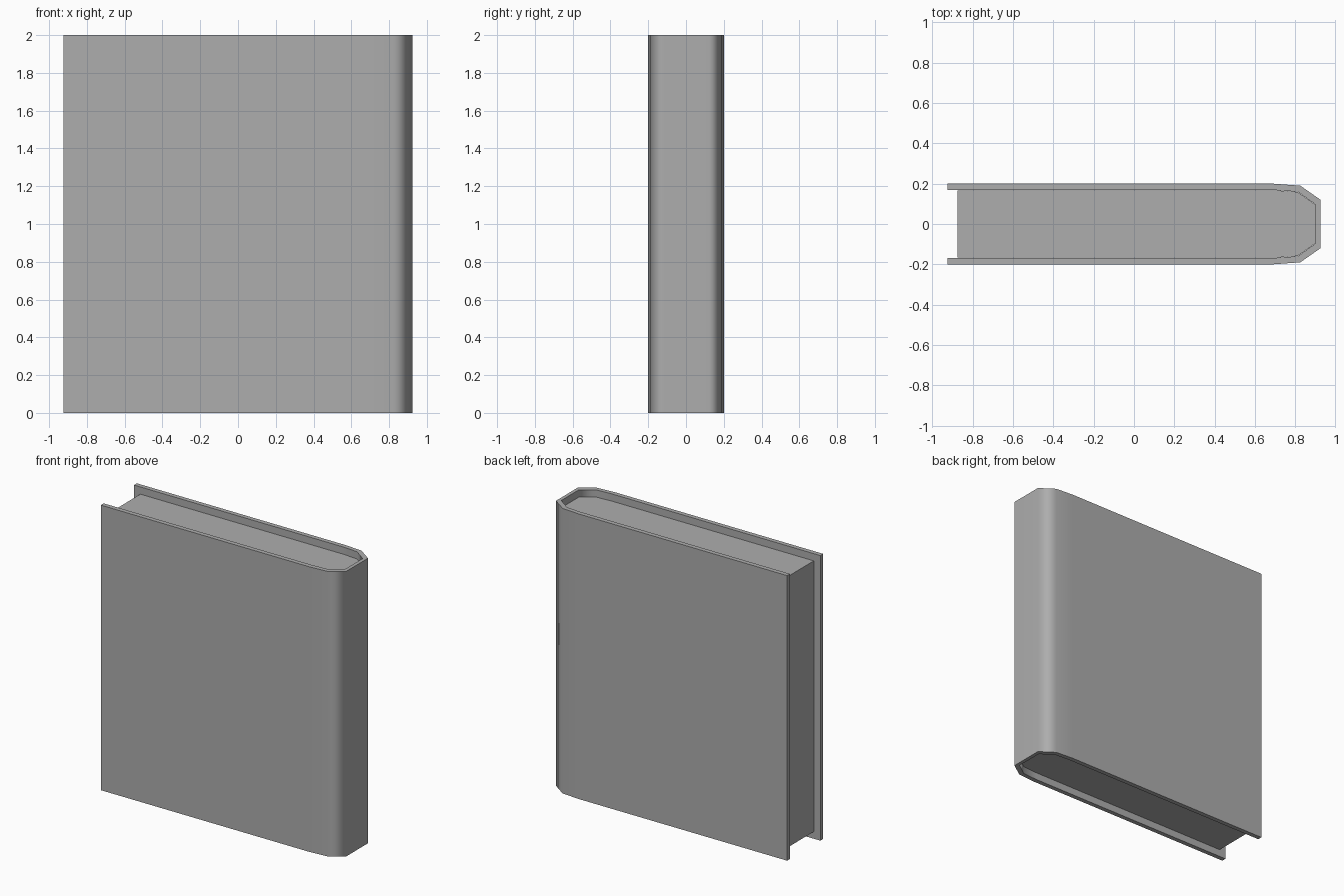
import bpy, bmesh, math

cube = bpy.data.objects.get("Cube")
if cube:
    bpy.data.objects.remove(cube, do_unlink=True)

# Single mid grey for cover and pages
GREY = (0.42, 0.42, 0.42, 1.0)
grey = bpy.data.materials.new("mid_grey")
grey.use_nodes = True
grey.diffuse_color = GREY
grey.node_tree.nodes["Principled BSDF"].inputs["Base Color"].default_value = GREY


def mirrored(half):
    """Complete a half outline (fore edge to spine) across y = 0."""
    return half + [(x, -y) for x, y in reversed(half)]


def prism(name, outline, bottom, top):
    """Extrude a flat outline upward, smooth around its rounded spine."""
    bm = bmesh.new()
    base = bm.faces.new([bm.verts.new((x, y, bottom)) for x, y in outline])
    result = bmesh.ops.extrude_face_region(bm, geom=[base], use_keep_orig=True)
    raised = [g for g in result["geom"] if isinstance(g, bmesh.types.BMVert)]
    bmesh.ops.translate(bm, verts=raised, vec=(0, 0, top - bottom))
    bmesh.ops.recalc_face_normals(bm, faces=bm.faces)
    mesh = bpy.data.meshes.new(name)
    bm.to_mesh(mesh)
    bm.free()
    mesh.materials.append(grey)
    obj = bpy.data.objects.new(name, mesh)
    bpy.context.collection.objects.link(obj)
    bpy.ops.object.select_all(action="DESELECT")
    obj.select_set(True)
    bpy.context.view_layer.objects.active = obj
    bpy.ops.object.shade_smooth_by_angle(angle=math.radians(65))
    # Large faces keep flat shading; the narrow facets carry the curve
    weighted = obj.modifiers.new("flat_boards", "WEIGHTED_NORMAL")
    weighted.keep_sharp = True
    weighted.weight = 80


# Cover: two boards joined by a faceted spine, open at the fore edge
outer = mirrored([(-0.925, 0.2), (0.69, 0.2), (0.825, 0.19), (0.925, 0.12)])
inner = mirrored([(-0.925, 0.168), (0.7, 0.168), (0.812, 0.16), (0.9, 0.097)])
prism("cover", outer + inner[::-1], 0.0, 2.0)

# Page block: recessed at top, bottom and fore edge
pages = mirrored([(-0.875, 0.167), (0.7, 0.167), (0.811, 0.159), (0.899, 0.096)])
prism("page_block", pages, 0.05, 1.95)
